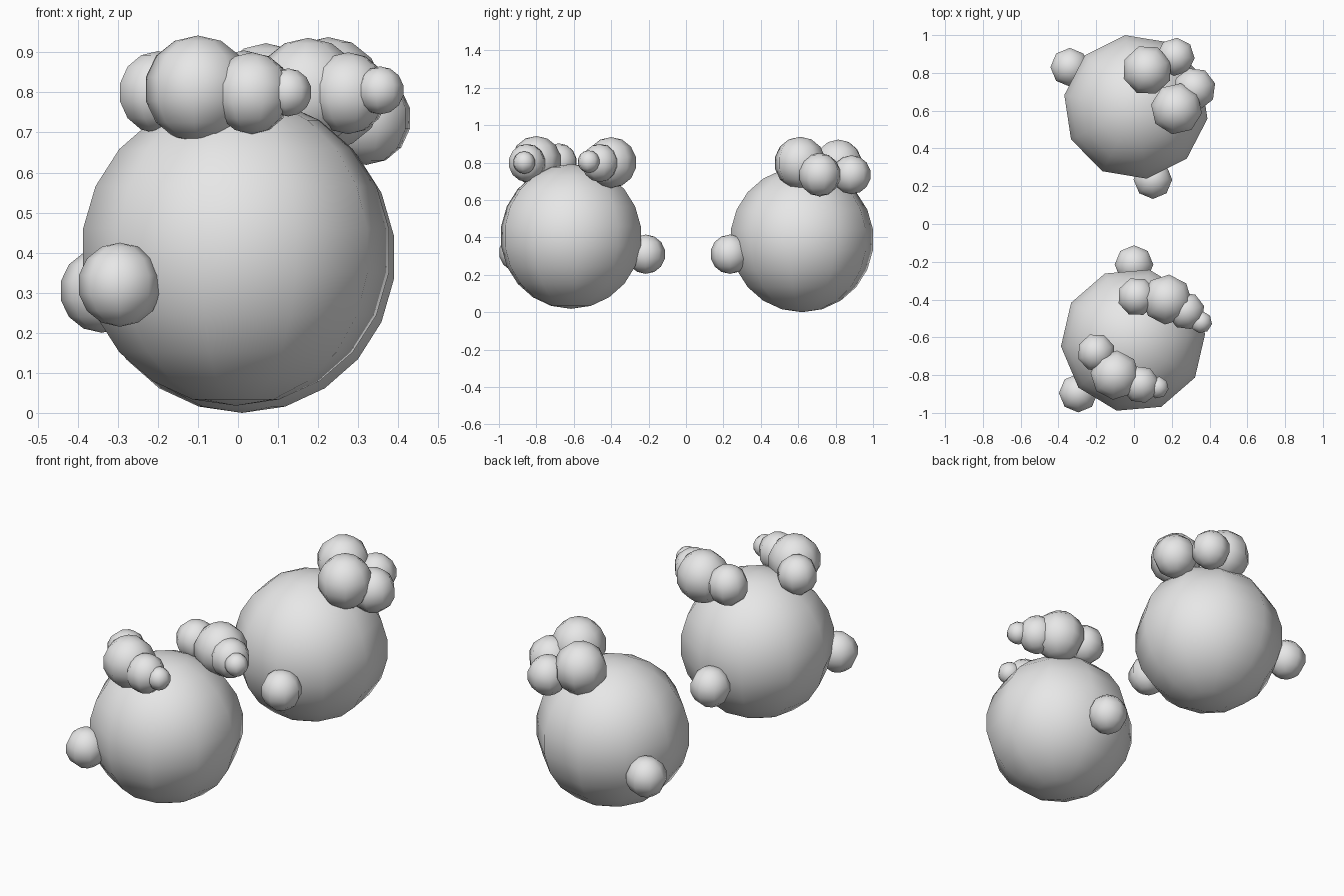
import bpy
import bmesh
from mathutils import Matrix

cube = bpy.data.objects.get("Cube")
if cube:
    bpy.data.objects.remove(cube, do_unlink=True)

gray = bpy.data.materials.new("light gray")
gray.use_nodes = True
color = (0.8, 0.8, 0.8, 1)
gray.diffuse_color = color
gray.node_tree.nodes["Principled BSDF"].inputs["Base Color"].default_value = color


def ball(name, center, radius, segments=8, rings=7, turn=0.0):
    """Smooth shaded low-poly ball."""
    mesh = bpy.data.meshes.new(name)
    bm = bmesh.new()
    bmesh.ops.create_uvsphere(bm, u_segments=segments, v_segments=rings,
                              radius=radius, matrix=Matrix.Rotation(turn, 4, "Z"))
    for face in bm.faces:
        face.smooth = True
    bm.to_mesh(mesh)
    bm.free()
    mesh.materials.append(gray)
    obj = bpy.data.objects.new(name, mesh)
    obj.location = center
    bpy.context.collection.objects.link(obj)
    return obj


def cluster(name, balls):
    """Row of overlapping balls, each given as x, y, z, radius."""
    for i, (x, y, z, radius) in enumerate(balls, 1):
        ball(f"{name}_{i}", (x, y, z), radius, turn=0.35 * i)


# Large round bodies
ball("front_body", (-0.005, -0.615, 0.405), 0.387, 10, 11, 0.4)
ball("rear_body", (0.01, 0.62, 0.388), 0.388, 10, 11, 0.15)

# Small side and back knobs
ball("front_body_side_knob", (-0.295, -0.895, 0.32), 0.105)
ball("front_body_back_knob", (0.0, -0.215, 0.31), 0.105)
ball("rear_body_side_knob", (-0.34, 0.83, 0.305), 0.105)
ball("rear_body_front_knob", (0.1, 0.235, 0.31), 0.105)

# Two tapering tufts on the front body
cluster("front_tuft", [
    (-0.2, -0.68, 0.8, 0.103),
    (-0.1, -0.8, 0.808, 0.134),
    (0.035, -0.85, 0.798, 0.102),
    (0.125, -0.865, 0.8, 0.06),
])
cluster("back_tuft", [
    (0.015, -0.385, 0.8, 0.105),
    (0.175, -0.4, 0.8, 0.136),
    (0.275, -0.46, 0.798, 0.102),
    (0.355, -0.52, 0.805, 0.06),
])

# Rounded clump on the rear body
cluster("rear_clump", [
    (0.07, 0.815, 0.787, 0.136),
    (0.22, 0.885, 0.735, 0.104),
    (0.32, 0.715, 0.735, 0.116),
    (0.225, 0.61, 0.798, 0.14),
])
